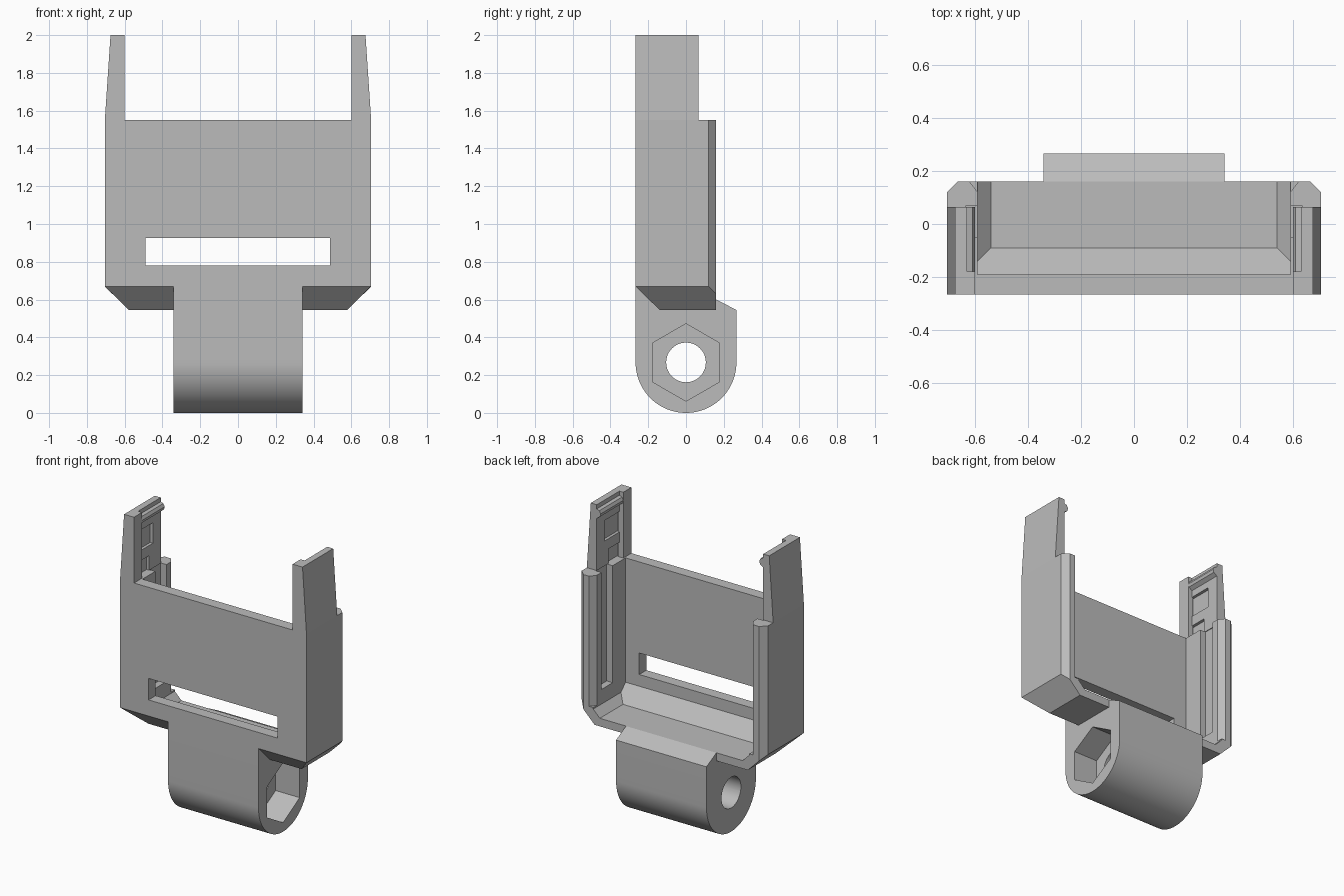
import bpy, bmesh, math

cube = bpy.data.objects.get("Cube")
if cube:
    bpy.data.objects.remove(cube)

grey = bpy.data.materials.new("matte grey")
grey.use_nodes = True
grey.diffuse_color = (0.5, 0.5, 0.5, 1)
grey.node_tree.nodes["Principled BSDF"].inputs["Base Color"].default_value = (0.5, 0.5, 0.5, 1)


def finish(name, bm):
    bmesh.ops.recalc_face_normals(bm, faces=bm.faces)
    me = bpy.data.meshes.new(name)
    bm.to_mesh(me)
    bm.free()
    ob = bpy.data.objects.new(name, me)
    bpy.context.collection.objects.link(ob)
    me.materials.append(grey)
    return ob


def hull(name, points):
    """Convex solid around a few corner points."""
    bm = bmesh.new()
    for p in points:
        bm.verts.new(p)
    bmesh.ops.convex_hull(bm, input=bm.verts)
    bmesh.ops.dissolve_limit(bm, angle_limit=0.01, verts=bm.verts, edges=bm.edges)
    return finish(name, bm)


def box(name, xs, ys, zs):
    return hull(name, [(x, y, z) for x in xs for y in ys for z in zs])


def extrude(name, profile, x0, x1):
    """Side profile of (y, z) points swept along x."""
    bm = bmesh.new()
    face = bm.faces.new([bm.verts.new((x0, y, z)) for y, z in profile])
    new = bmesh.ops.extrude_face_region(bm, geom=[face])["geom"]
    verts = [g for g in new if isinstance(g, bmesh.types.BMVert)]
    bmesh.ops.translate(bm, verts=verts, vec=(x1 - x0, 0, 0))
    return finish(name, bm)


def ring(radius, sides, start=0.0):
    return [(radius * math.cos(start + 2 * math.pi * i / sides),
             PIVOT_Z + radius * math.sin(start + 2 * math.pi * i / sides)) for i in range(sides)]


def boolean(target, tool, operation="DIFFERENCE"):
    mod = target.modifiers.new(operation.lower(), "BOOLEAN")
    mod.operation, mod.solver, mod.object = operation, "EXACT", tool
    bpy.context.view_layer.objects.active = target
    bpy.ops.object.modifier_apply(modifier=mod.name)
    bpy.data.objects.remove(tool)


PIVOT_Z = 0.267
FRONT, BACK, TOP = -0.267, 0.16, 1.55
sides = (-1, 1)

# Tray shell with chamfered lower and rear edges
outer = []
for s in sides:
    for z in (0.67, TOP):
        outer += [(s * 0.705, FRONT, z), (s * 0.705, 0.12, z)]
    outer += [(s * 0.665, BACK, TOP), (s * 0.665, BACK, 0.63),
              (s * 0.58, -0.14, 0.545), (s * 0.58, BACK, 0.545)]
holder = hull("holder_body", outer)

# Rounded hinge lug below the tray
arc = [(0.267 * math.cos(a), PIVOT_Z + 0.267 * math.sin(a))
       for a in (-math.pi * i / 48 for i in range(49))]
lug = extrude("hinge_lug", arc + [(FRONT, 0.67), (-0.1, 0.67), (BACK, 0.6), (0.267, 0.545)],
              -0.342, 0.342)
boolean(holder, lug, "UNION")

# Open cavity with sloped floor edges
cavity = []
for s in sides:
    cavity += [(s * 0.59, -0.19, 2.1), (s * 0.59, 0.5, 2.1), (s * 0.59, -0.19, 0.7),
               (s * 0.59, -0.14, 0.65), (s * 0.59, 0.5, 0.65),
               (s * 0.54, -0.19, 0.7), (s * 0.54, -0.09, 0.6), (s * 0.54, 0.5, 0.6)]
boolean(holder, hull("cavity_cutter", cavity))

# Cable window, pivot hole and nut pocket
boolean(holder, box("window_cutter", (-0.49, 0.487), (-0.4, -0.1), (0.78, 0.927)))
boolean(holder, extrude("hole_cutter", ring(0.105, 48), -0.5, 0.5))
boolean(holder, extrude("nut_cutter", ring(0.205, 6, math.pi / 2), 0.16, 0.5))

# Grooves in the side walls and bevels on the rear posts
for s in sides:
    boolean(holder, box("groove_cutter", (s * 0.5, s * 0.635), (-0.05, 0.07), (0.75, 1.7)))
    boolean(holder, hull("post_bevel_cutter", [
        (s * x, y, z) for x, y in ((0.58, 0.107), (0.63, 0.172), (0.58, 0.172))
        for z in (0.66, 1.7)]))

# Clip arms
for s, side in zip(sides, ("right", "left")):
    arm = hull(side + "_arm", [(s * x, y, z) for y in (FRONT, 0.065) for x, z in
               ((0.63, TOP), (0.705, TOP), (0.675, 1.585), (0.675, 2), (0.63, 2))])
    boolean(arm, box("recess_cutter", (s * 0.55, s * 0.65), (-0.2, -0.02), (1.72, 1.86)))
    boolean(arm, box("notch_cutter", (s * 0.55, s * 0.65), (-0.2, -0.06), (1.52, 1.65)))
    rib = box(side + "_arm_rib", (s * 0.6, s * 0.64), (FRONT, -0.18), (TOP, 2))
    boolean(arm, rib, "UNION")
    hook = hull(side + "_arm_hook", [(s * x, y, z) for y in (-0.18, 0.065) for x, z in
                ((0.64, 1.975), (0.61, 1.965), (0.6, 1.945), (0.605, 1.925), (0.64, 1.9))])
    boolean(arm, hook, "UNION")

# Smooth only the rounded surfaces
bpy.ops.object.select_all(action="DESELECT")
holder.select_set(True)
bpy.context.view_layer.objects.active = holder
bpy.ops.object.shade_smooth_by_angle(angle=math.radians(20))
